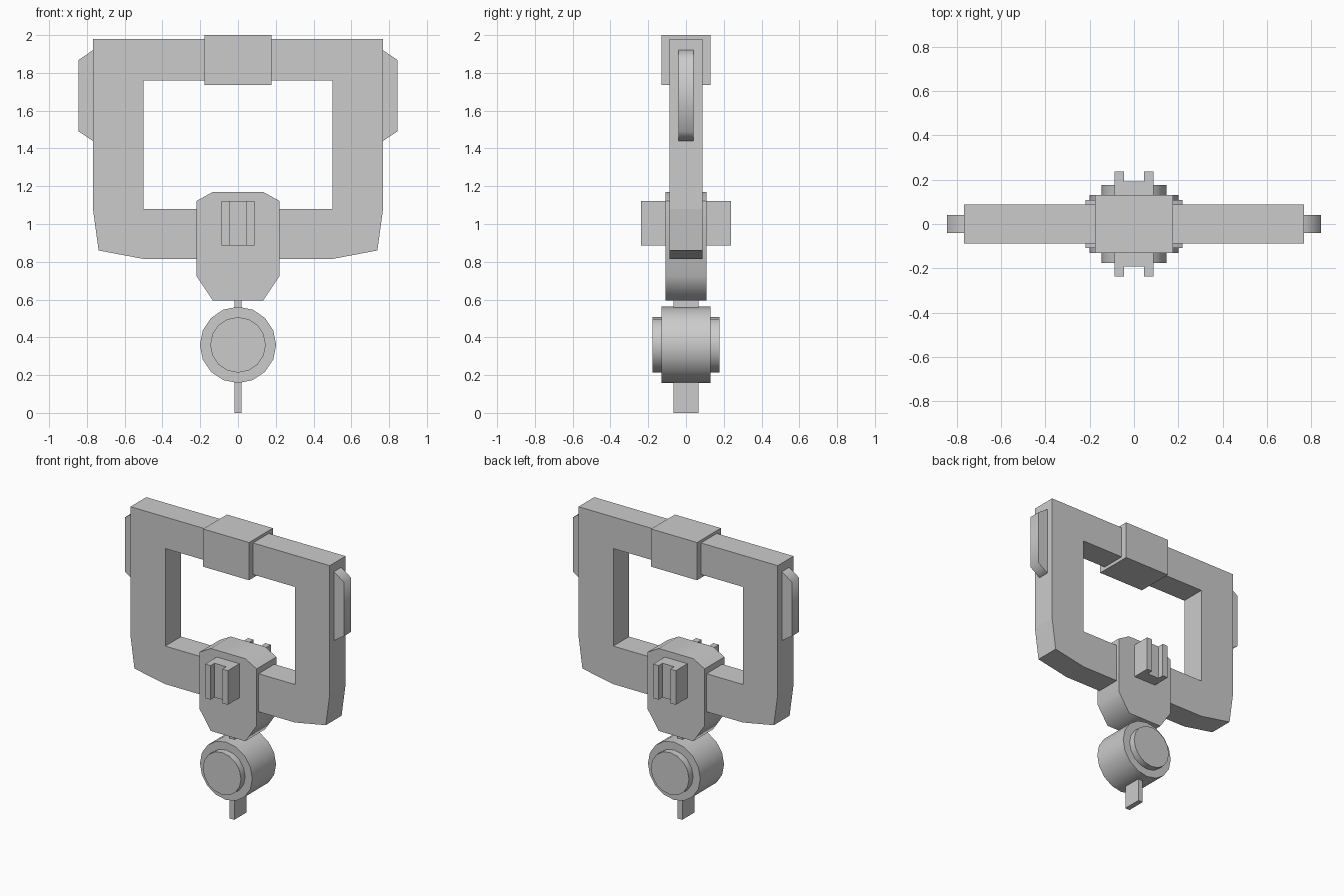
import bpy, bmesh, math

if "Cube" in bpy.data.objects:
    bpy.data.objects.remove(bpy.data.objects["Cube"])


def extrude(name, pts, depth, axis='Y', smooth=None, mirror=False):
    """Extrude a closed profile symmetrically: (x,z) along Y or (x,y) along Z range."""
    lo, hi = depth
    bm = bmesh.new()
    place = (lambda a, b, d: (a, d, b)) if axis == 'Y' else (lambda a, b, d: (a, b, d))
    face = bm.faces.new([bm.verts.new(place(a, b, lo)) for a, b in pts])
    res = bmesh.ops.extrude_face_region(bm, geom=[face], use_keep_orig=True)
    for v in res['geom']:
        if isinstance(v, bmesh.types.BMVert):
            v.co['XYZ'.index(axis)] = hi
    if mirror:
        # open the cut on the mirror plane so both halves weld
        cut = [f for f in bm.faces if all(abs(v.co.x) < 1e-5 for v in f.verts)]
        bmesh.ops.delete(bm, geom=cut, context='FACES_ONLY')
    bmesh.ops.recalc_face_normals(bm, faces=bm.faces[:])
    mesh = bpy.data.meshes.new(name)
    bm.to_mesh(mesh)
    bm.free()
    obj = bpy.data.objects.new(name, mesh)
    bpy.context.collection.objects.link(obj)
    if mirror:
        mod = obj.modifiers.new("Mirror", 'MIRROR')
        mod.use_clip = True
    if smooth:
        bpy.ops.object.select_all(action='DESELECT')
        obj.select_set(True)
        bpy.context.view_layer.objects.active = obj
        bpy.ops.object.shade_smooth_by_angle(angle=math.radians(smooth))
    return obj


def box(name, x, y, z):
    return extrude(name, [(-x, z[0]), (x, z[0]), (x, z[1]), (-x, z[1])], (-y, y))


def circle(r, z, n=16):
    return [(r * math.cos(2 * math.pi * i / n), z + r * math.sin(2 * math.pi * i / n))
            for i in range(n)]


# Rectangular handle frame, right half mirrored
extrude("handle_frame",
        [(0, 1.98), (0.768, 1.98), (0.768, 1.08), (0.738, 0.86), (0.5, 0.815), (0, 0.815),
         (0, 1.08), (0.5, 1.08), (0.5, 1.76), (0, 1.76)], (-0.087, 0.087), mirror=True)

# Sleeve on the top bar
box("top_sleeve", 0.177, 0.131, (1.737, 2.0))

# Side grip pads
for name, s in (("left_pad", -1), ("right_pad", 1)):
    extrude(name, [(s * 0.74, 1.92), (s * 0.768, 1.92), (s * 0.844, 1.868),
                   (s * 0.844, 1.49), (s * 0.768, 1.44), (s * 0.74, 1.44)],
            (-0.04, 0.04), smooth=60)

# Central body
half = [(0.133, 0.595), (0.22, 0.725), (0.22, 1.122), (0.133, 1.17)]
extrude("central_body", half + [(-x, z) for x, z in reversed(half)], (-0.109, 0.109), smooth=60)

# Channel-shaped clips on the front and back of the body
for name, s in (("front_clip", -1), ("back_clip", 1)):
    prof = [(0.087, 0.1), (0.087, 0.237), (0.045, 0.237), (0.045, 0.193)]
    pts = prof + [(-x, y) for x, y in reversed(prof)]
    extrude(name, [(x, s * y) for x, y in pts], (0.885, 1.123), axis='Z')

# Barrel with raised end discs
extrude("barrel", circle(0.202, 0.36), (-0.131, 0.131), smooth=30)
extrude("barrel_ends", circle(0.147, 0.36), (-0.177, 0.177), smooth=30)

# Link to the body and tail blade
box("link", 0.018, 0.067, (0.5, 0.62))
box("tail_blade", 0.018, 0.067, (0.0, 0.22))
